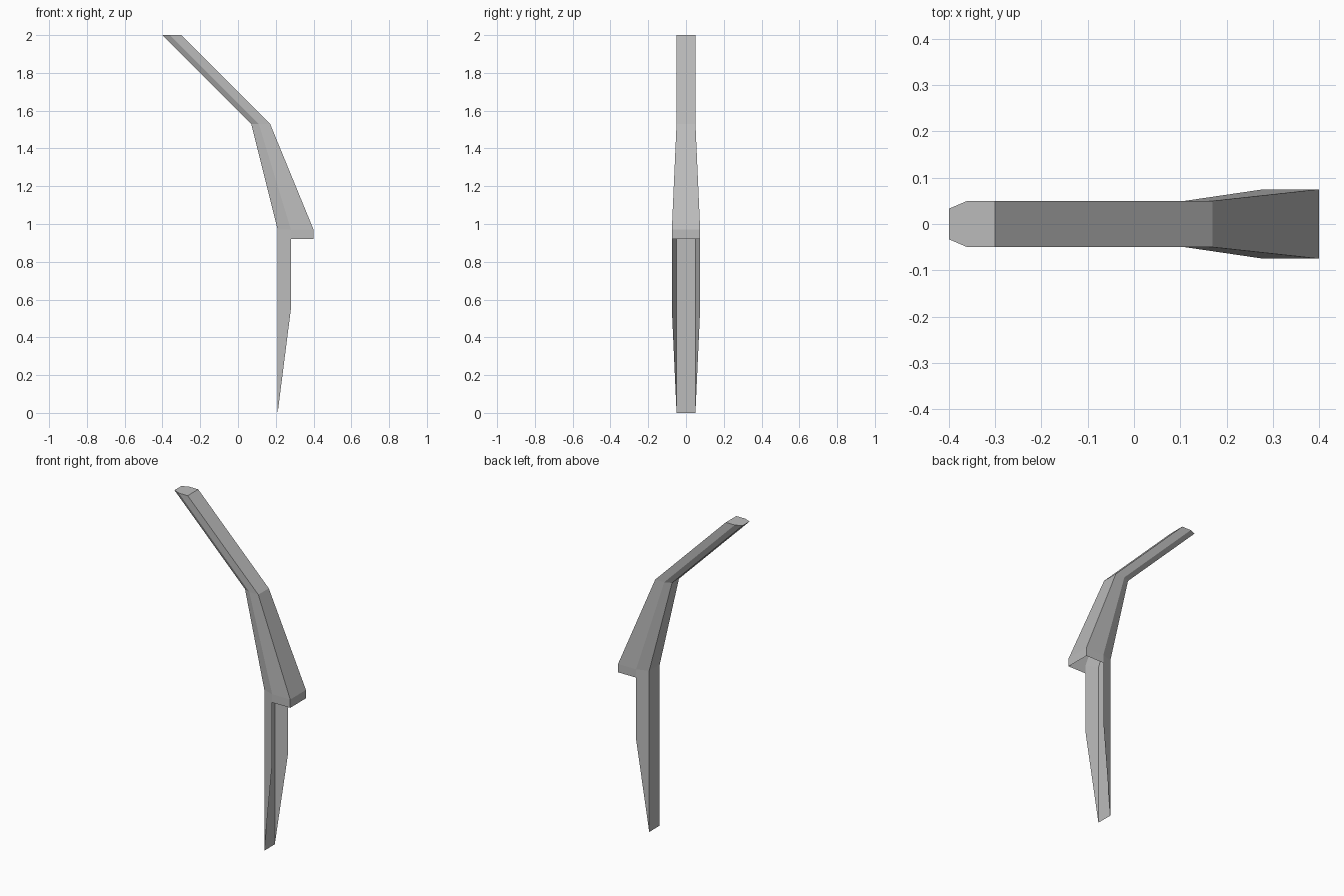
import bpy
import bmesh

cube = bpy.data.objects.get("Cube")
if cube:
    bpy.data.objects.remove(cube, do_unlink=True)

# Single plain grey finish
grey = bpy.data.materials.new("plain grey")
grey.use_nodes = True
colour = (0.5, 0.5, 0.5, 1)
grey.diffuse_color = colour
grey.node_tree.nodes["Principled BSDF"].inputs["Base Color"].default_value = colour


def make_object(name, bm):
    mesh = bpy.data.meshes.new(name)
    bm.to_mesh(mesh)
    bm.free()
    mesh.materials.append(grey)
    obj = bpy.data.objects.new(name, mesh)
    bpy.context.collection.objects.link(obj)
    return obj


def section(bm, z, xs, narrow, wide):
    """Six-sided ring: narrow inner face, chamfers, straight flanks, outer face."""
    inner, mid, outer = xs
    half = [(inner, narrow), (mid, wide), (outer, wide)]
    ring = [(x, -y) for x, y in half] + [(x, y) for x, y in reversed(half)]
    return [bm.verts.new((x, y, z)) for x, y in ring]


# Bent upper arm: a hollow shell, capped at the top and open underneath
bm = bmesh.new()
rings = [
    section(bm, 0.92, (0.21, 0.28, 0.40), 0.05, 0.075),
    section(bm, 0.97, (0.21, 0.28, 0.40), 0.05, 0.075),
    section(bm, 1.53, (0.07, 0.11, 0.17), 0.033, 0.05),
    section(bm, 2.0, (-0.40, -0.36, -0.30), 0.033, 0.05),
]
for low, high in zip(rings, rings[1:]):
    for i in range(6):
        j = (i + 1) % 6
        bm.faces.new((low[i], low[j], high[j], high[i]))
bm.faces.new(rings[-1])
make_object("bent_arm", bm)

# Lower leg: a three-sided channel, open on the outer side, tapering to the foot
bm = bmesh.new()
feet, tops = [], []
for side in (-1, 1):
    foot = bm.verts.new((0.21, side * 0.05, 0))
    top = bm.verts.new((0.21, side * 0.05, 0.92))
    flank = [bm.verts.new((0.28, side * 0.075, z)) for z in (0.55, 0.92)]
    loop = [foot, flank[0], flank[1], top]
    bm.faces.new(loop if side < 0 else loop[::-1])
    feet.append(foot)
    tops.append(top)
bm.faces.new((feet[1], feet[0], tops[0], tops[1]))
make_object("channel_leg", bm)
